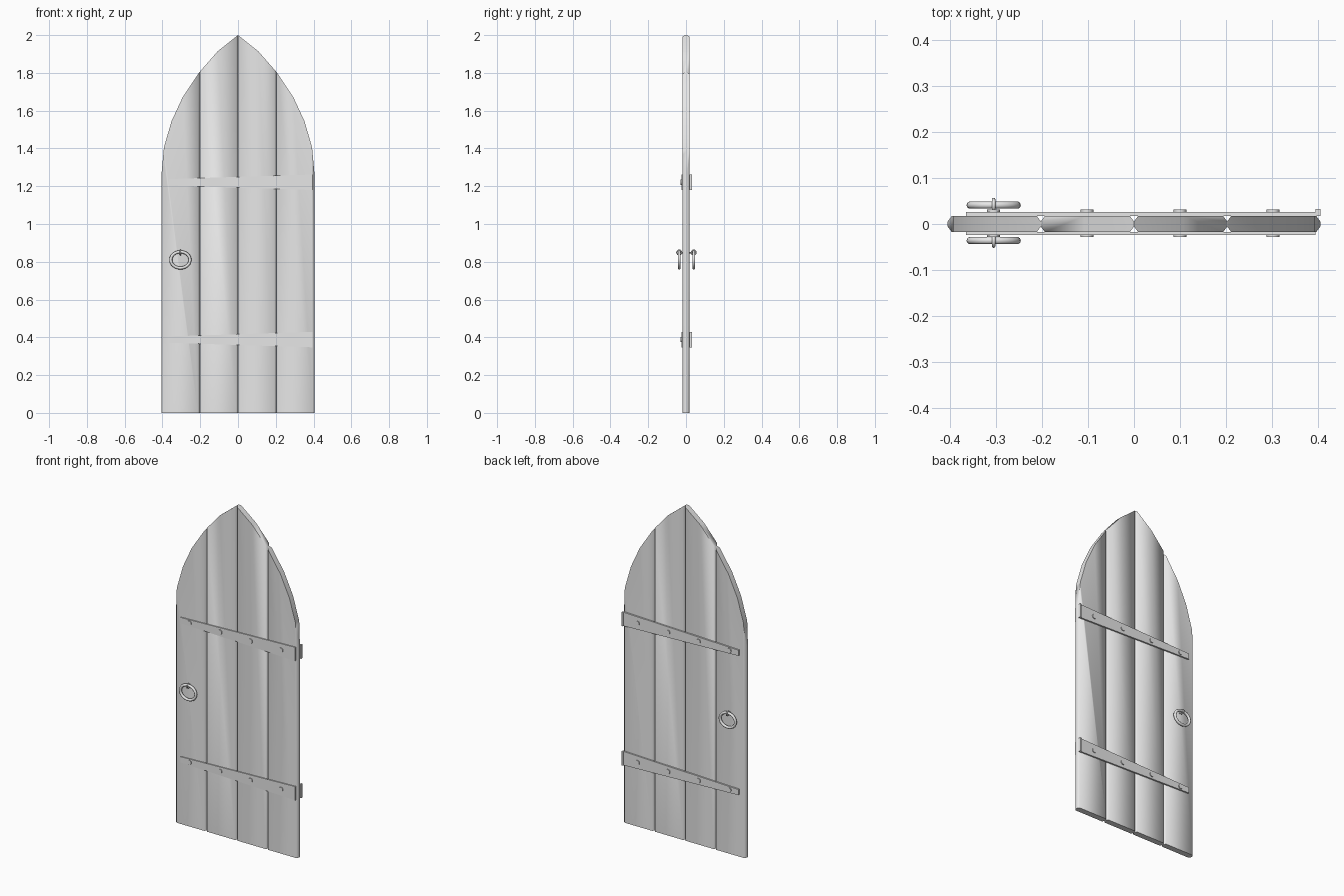
import bpy, bmesh, math
from mathutils import Vector, Matrix

if "Cube" in bpy.data.objects:
    bpy.data.objects.remove(bpy.data.objects["Cube"])

grey = bpy.data.materials.new("plain_grey")
grey.diffuse_color = (0.8, 0.8, 0.8, 1)
grey.use_nodes = True
grey.node_tree.nodes["Principled BSDF"].inputs["Base Color"].default_value = grey.diffuse_color


def finish(name, bm, angle=40):
    bmesh.ops.recalc_face_normals(bm, faces=bm.faces)
    me = bpy.data.meshes.new(name)
    bm.to_mesh(me)
    bm.free()
    me.materials.append(grey)
    for p in me.polygons:
        p.use_smooth = True
    me.set_sharp_from_angle(angle=math.radians(angle))
    ob = bpy.data.objects.new(name, me)
    bpy.context.collection.objects.link(ob)
    return ob


def prism(bm, points, offset):
    """Extrude a flat outline by an offset vector."""
    f = bm.faces.new([bm.verts.new(p) for p in points])
    r = bmesh.ops.extrude_face_region(bm, geom=[f], use_keep_orig=True)
    moved = [v for v in r["geom"] if isinstance(v, bmesh.types.BMVert)]
    bmesh.ops.translate(bm, verts=moved, vec=offset)


def torus(bm, rx, rz, minor, matrix, n=24, m=10):
    """Ring lying in the local xz plane."""
    rows = []
    for i in range(n):
        a = 2 * math.pi * i / n
        row = []
        for j in range(m):
            b = 2 * math.pi * j / m
            k = minor * math.cos(b)
            row.append(bm.verts.new(matrix @ Vector((
                (rx + k) * math.cos(a), minor * math.sin(b), (rz + k) * math.sin(a)))))
        rows.append(row)
    for i in range(n):
        for j in range(m):
            p, q = rows[i], rows[(i + 1) % n]
            bm.faces.new((p[j], q[j], q[(j + 1) % m], p[(j + 1) % m]))


# Planks: chamfered boards trimmed to the pointed arch
HALF, T, C = 0.405, 0.0175, 0.009
ARCH = [(HALF, 1.263), (0.392, 1.406), (0.352, 1.544), (0.293, 1.671),
        (0.205, 1.803), (0.108, 1.914), (0, 2.0)]
W = HALF / 2
for i in range(4):
    x0 = -HALF + i * W
    x1 = x0 + W
    e = T - 0.012
    bm = bmesh.new()
    prism(bm, [(x0, -e, 0), (x0 + C, -T, 0), (x1 - C, -T, 0), (x1, -e, 0),
               (x1, e, 0), (x1 - C, T, 0), (x0 + C, T, 0), (x0, e, 0)], (0, 0, 2.05))
    side = 1 if i > 1 else -1
    for (ax, az), (bx, bz) in zip(ARCH, ARCH[1:]):
        bmesh.ops.bisect_plane(
            bm, geom=bm.verts[:] + bm.edges[:] + bm.faces[:], dist=1e-6,
            plane_co=(side * ax, 0, az),
            plane_no=Vector((side * (bz - az), 0, ax - bx)).normalized(),
            clear_outer=True)
        rim = [ed for ed in bm.edges if ed.is_boundary]
        if rim:
            bmesh.ops.edgeloop_fill(bm, edges=rim)
    finish(f"plank_{i + 1}", bm, 60)

# Straps, nails and hinge knuckles
for level, zc in (("upper", 1.221), ("lower", 0.388)):
    for face, s, thick in (("front", -1, 0.006), ("back", 1, 0.009)):
        bm = bmesh.new()
        prism(bm, [(-0.365, s * T, zc - 0.017), (0.395, s * T, zc - 0.041),
                   (0.395, s * T, zc + 0.041), (-0.365, s * T, zc + 0.017)],
              (0, s * thick, 0))
        if s > 0:
            prism(bm, [(0.395, T, zc - 0.041), (0.405, T, zc - 0.041),
                       (0.405, T, zc + 0.041), (0.395, T, zc + 0.041)], (0, 0.015, 0))
        finish(f"{level}_{face}_strap", bm)
        bm = bmesh.new()
        for x in (-0.305, -0.102, 0.1, 0.302):
            bmesh.ops.create_cone(
                bm, cap_ends=True, segments=12, radius1=0.014, radius2=0.014, depth=0.012,
                matrix=Matrix.Translation((x, s * (T + thick - 0.001), zc))
                @ Matrix.Rotation(math.pi / 2, 4, 'X'))
        finish(f"{level}_{face}_nails", bm)

# Ring pulls hanging from eyelets on both faces
for face, s, y in (("front", -1, -0.036), ("back", 1, 0.041)):
    bm = bmesh.new()
    torus(bm, 0.051, 0.043, 0.008, Matrix.Translation((-0.305, y, 0.81)))
    finish(f"{face}_ring_pull", bm, 60)
    bm = bmesh.new()
    torus(bm, 0.012, 0.012, 0.004,
          Matrix.Translation((-0.305, y, 0.849)) @ Matrix.Rotation(math.pi / 2, 4, 'Z'), 16, 8)
    end = abs(y) - 0.011
    bmesh.ops.create_cone(
        bm, cap_ends=True, segments=8, radius1=0.004, radius2=0.004, depth=end - 0.01,
        matrix=Matrix.Translation((-0.305, s * (end + 0.01) / 2, 0.849))
        @ Matrix.Rotation(math.pi / 2, 4, 'X'))
    finish(f"{face}_eyelet", bm, 60)
